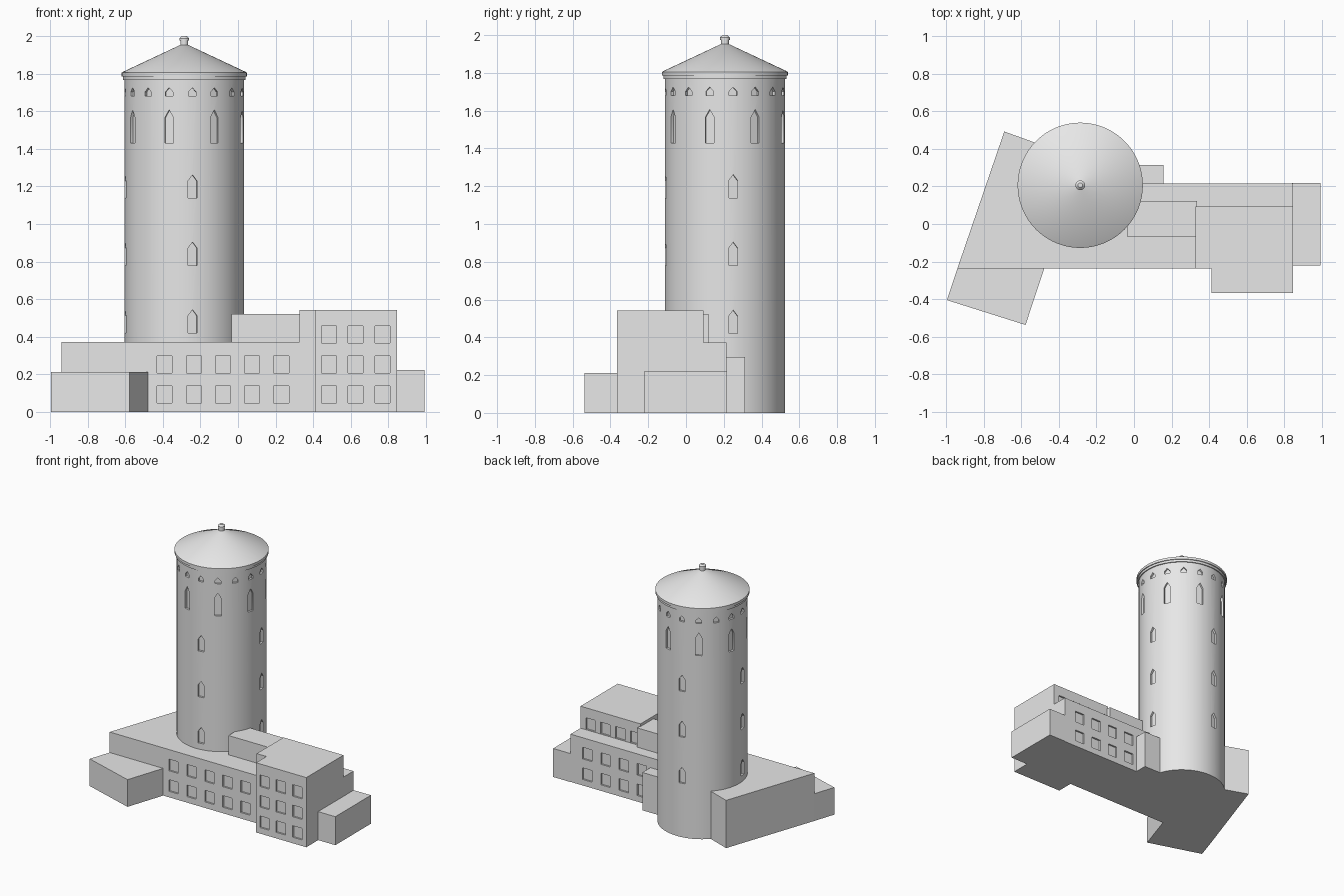
import bpy, bmesh
from math import sin, cos, pi, radians

if "Cube" in bpy.data.objects:
    bpy.data.objects.remove(bpy.data.objects["Cube"])

stone = bpy.data.materials.new("light_grey")
stone.diffuse_color = (0.8, 0.8, 0.8, 1)
stone.use_nodes = True
stone.node_tree.nodes["Principled BSDF"].inputs["Base Color"].default_value = stone.diffuse_color

TX, TY, R = -0.286, 0.206, 0.318   # tower axis and radius


def make_object(name, bm):
    bmesh.ops.recalc_face_normals(bm, faces=bm.faces)
    me = bpy.data.meshes.new(name)
    bm.to_mesh(me)
    bm.free()
    me.materials.append(stone)
    ob = bpy.data.objects.new(name, me)
    bpy.context.collection.objects.link(ob)
    return ob


def add_prism(bm, base, shift):
    """Closed prism from a polygon of 3D points moved along a vector."""
    a = [bm.verts.new(p) for p in base]
    b = [bm.verts.new([p[i] + shift[i] for i in range(3)]) for p in base]
    bm.faces.new(a)
    bm.faces.new(b[::-1])
    n = len(a)
    for i in range(n):
        bm.faces.new((a[i], b[i], b[(i + 1) % n], a[(i + 1) % n]))


def block(name, outline, height):
    bm = bmesh.new()
    add_prism(bm, [(x, y, 0) for x, y in outline], (0, 0, height))
    return make_object(name, bm)


def rect(x0, x1, y0, y1):
    return [(x0, y0), (x1, y0), (x1, y1), (x0, y1)]


def lathe(name, profile, sides):
    """Closed solid of revolution about the tower axis."""
    bm = bmesh.new()
    rings = [[bm.verts.new((TX + r * cos(2 * pi * i / sides),
                            TY + r * sin(2 * pi * i / sides), z))
              for i in range(sides)] for r, z in profile]
    for lo, hi in zip(rings, rings[1:]):
        for i in range(sides):
            j = (i + 1) % sides
            bm.faces.new((lo[i], lo[j], hi[j], hi[i]))
    bm.faces.new(rings[0][::-1])
    bm.faces.new(rings[-1])
    return make_object(name, bm)


def activate(ob):
    bpy.ops.object.select_all(action='DESELECT')
    ob.select_set(True)
    bpy.context.view_layer.objects.active = ob


def cut(ob, bm):
    cutter = make_object("window_cutter", bm)
    cutter.hide_render = True
    mod = ob.modifiers.new("windows", 'BOOLEAN')
    mod.operation = 'DIFFERENCE'
    mod.solver = 'EXACT'
    mod.object = cutter
    activate(ob)
    bpy.ops.object.modifier_apply(modifier=mod.name)
    bpy.data.objects.remove(cutter)


def smooth(ob):
    activate(ob)
    bpy.ops.object.shade_smooth_by_angle(angle=radians(30))


DEPTH, OUT = 0.013, 0.03


def wall_windows(bm, xs, zs, y, side):
    """Square recesses in a wall at y; side -1 faces front, +1 faces back."""
    for x in xs:
        for z in zs:
            base = [(px, y - side * DEPTH, pz) for px, pz in
                    rect(x - 0.04, x + 0.04, z, z + 0.09)]
            add_prism(bm, base, (0, side * (DEPTH + OUT), 0))


def tower_window(bm, deg, z0, z1, shoulder, w):
    """Pointed recess in the tower, deg measured from the front toward +x."""
    a = radians(deg - 90)
    c, s = cos(a), sin(a)
    shape = [(-w, z0), (w, z0), (w, shoulder), (0, z1), (-w, shoulder)]
    r = R - 0.016
    base = [(TX + r * c - u * s, TY + r * s + u * c, z) for u, z in shape]
    add_prism(bm, base, (0.05 * c, 0.05 * s, 0))


# Tower shaft with three kinds of pointed windows
shaft = lathe("tower_shaft", [(R, 0), (R, 1.775)], 96)
bm = bmesh.new()
for k in range(4):
    for z in (0.42, 0.78, 1.137):
        tower_window(bm, 8 + 90 * k, z, z + 0.124, z + 0.092, 0.024)
for k in range(8):
    tower_window(bm, -14.7 + 45 * k, 1.43, 1.607, 1.565, 0.024)
for k in range(16):
    tower_window(bm, -14.7 + 22.5 * k, 1.68, 1.725, 1.702, 0.021)
cut(shaft, bm)
smooth(shaft)

# Conical roof with stepped eave, and the finial on top
smooth(lathe("tower_roof", [(0.31, 1.767), (0.326, 1.767), (0.326, 1.785),
                            (0.333, 1.785), (0.333, 1.805), (0.325, 1.81),
                            (0.02, 1.953)], 96))
smooth(lathe("finial", [(0.021, 1.94), (0.021, 1.975), (0.026, 1.975),
                        (0.026, 1.988), (0.013, 2.0)], 32))

# Long main building joined to the slanted west wing
main = block("main_building", [(-0.94, -0.238), (0.845, -0.238), (0.845, 0.215),
                               (-0.286, 0.215), (-0.40, 0.387), (-0.69, 0.492)], 0.372)
bm = bmesh.new()
wall_windows(bm, [-0.39 + 0.155 * i for i in range(5)], (0.047, 0.207), -0.238, -1)
wall_windows(bm, [0.23 + 0.157 * i for i in range(4)], (0.047, 0.207), 0.215, 1)
cut(main, bm)

# Low end of the west wing
block("west_wing_low_end", [(-0.995, -0.405), (-0.577, -0.537),
                            (-0.478, -0.238), (-0.94, -0.238)], 0.212)

# Tall east block
tall = block("east_block", [(0.328, -0.238), (0.412, -0.238), (0.412, -0.366),
                            (0.845, -0.366), (0.845, 0.092), (0.328, 0.092)], 0.543)
bm = bmesh.new()
wall_windows(bm, (0.484, 0.625, 0.768), (0.047, 0.207, 0.367), -0.366, -1)
wall_windows(bm, [0.375 + 0.128 * i for i in range(4)], (0.375,), 0.092, 1)
cut(tall, bm)

# Link between tower and east block, and the small annexes
block("upper_link", rect(-0.035, 0.335, -0.068, 0.123), 0.522)
block("east_annex", rect(0.84, 0.993, -0.22, 0.218), 0.222)
block("rear_annex", rect(-0.15, 0.157, 0.15, 0.313), 0.295)
